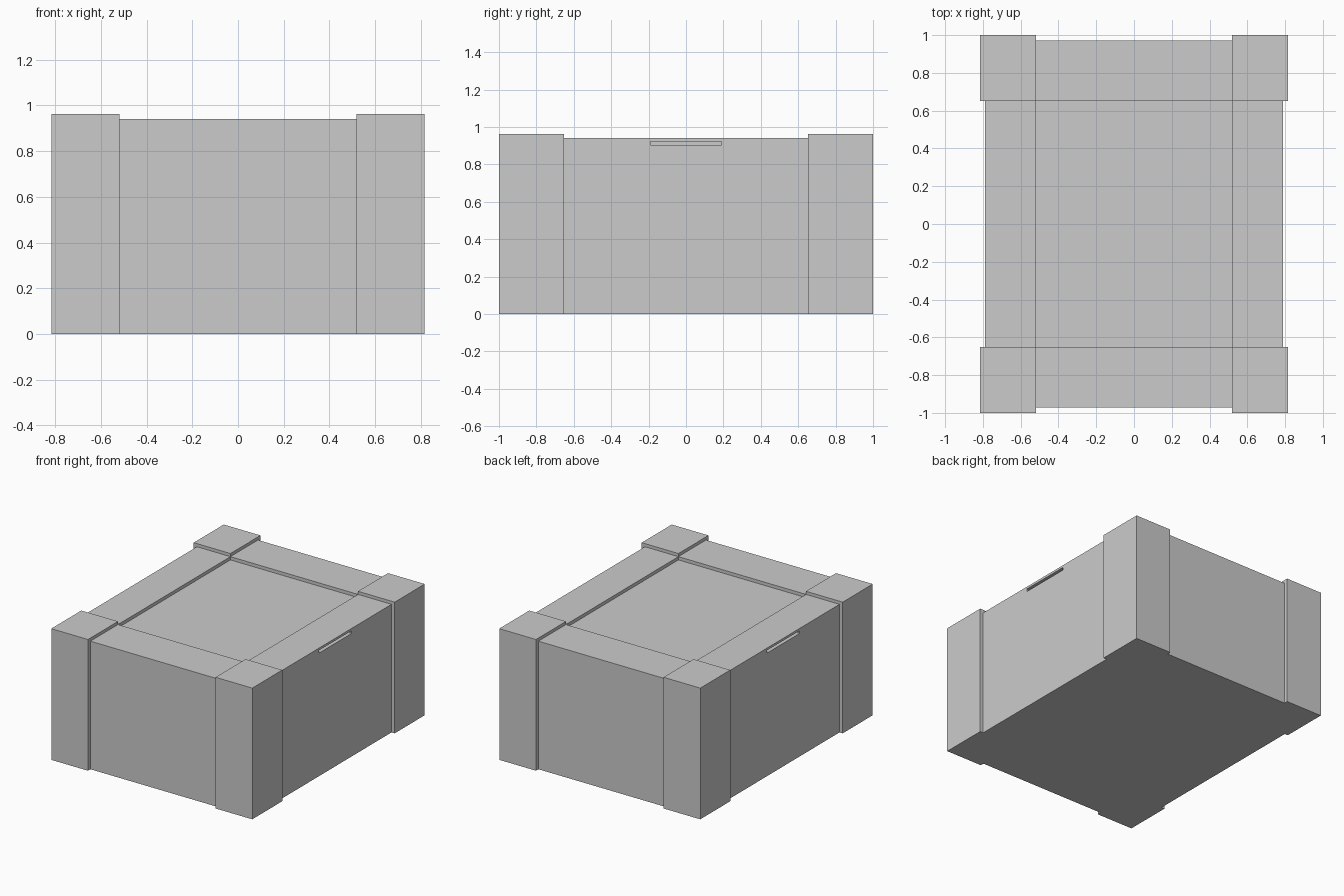
import bpy
import bmesh
from mathutils import Vector, Matrix

if "Cube" in bpy.data.objects:
    bpy.data.objects.remove(bpy.data.objects["Cube"])

X, Y, H = 0.79, 0.972, 0.94      # main body half sizes and height
PX, PY = 0.518, 0.652            # inner edges of the corner blocks
STEP = 0.026                     # how far the corner blocks stand proud
SLOT_Y, SLOT_Z0, SLOT_Z1, SLOT_D = 0.19, 0.903, 0.923, 0.03

bm = bmesh.new()


def extrude(faces, move):
    """Extrude a face region and reposition its vertices with move(co)."""
    res = bmesh.ops.extrude_face_region(bm, geom=faces)
    bmesh.ops.delete(bm, geom=[f for f in faces if f.is_valid], context='FACES')
    for v in (g for g in res['geom'] if isinstance(g, bmesh.types.BMVert)):
        v.co = move(v.co.copy())
    bm.faces.ensure_lookup_table()


# Body block, scored into a three by three plan
bmesh.ops.create_cube(bm, size=1, matrix=Matrix.Translation((0, 0, H / 2))
                      @ Matrix.Diagonal((2 * X, 2 * Y, H, 1)))
for s in (-1, 1):
    for co in (Vector((s * PX, 0, 0)), Vector((0, s * PY, 0))):
        bmesh.ops.bisect_plane(bm, geom=bm.verts[:] + bm.edges[:] + bm.faces[:],
                               plane_co=co, plane_no=co.normalized())


# Raised corner blocks
def grow(co):
    if abs(co.x) > X - 0.001:
        co.x += STEP if co.x > 0 else -STEP
    if abs(co.y) > Y - 0.001:
        co.y += STEP + 0.002 if co.y > 0 else -STEP - 0.002
    if co.z > H - 0.001:
        co.z += STEP - 0.003
    return co


for sx in (-1, 1):
    for sy in (-1, 1):
        corner = []
        for f in bm.faces:
            c = f.calc_center_median()
            f.normal_update()
            if c.x * sx > PX and c.y * sy > PY and f.normal.z > -0.5:
                corner.append(f)
        extrude(corner, grow)

# Sunken lid panel
panel = [f for f in bm.faces
         if (f.calc_center_median() - Vector((0, 0, H))).length < 0.01]
extrude(panel, lambda co: co - Vector((0, 0, 0.024)))

# Hand slots in both long sides
for s in (-1, 1):
    side = [f for f in bm.faces
            if (f.calc_center_median() - Vector((s * X, 0, H / 2))).length < 0.01]
    bmesh.ops.inset_individual(bm, faces=side, thickness=0.01)
    for v in side[0].verts:
        v.co.y = SLOT_Y if v.co.y > 0 else -SLOT_Y
        v.co.z = SLOT_Z1 if v.co.z > H / 2 else SLOT_Z0
    extrude(side, lambda co: co - Vector((s * SLOT_D, 0, 0)))

bmesh.ops.recalc_face_normals(bm, faces=bm.faces[:])
mesh = bpy.data.meshes.new("crate")
bm.to_mesh(mesh)
bm.free()
bpy.context.collection.objects.link(bpy.data.objects.new("crate", mesh))
